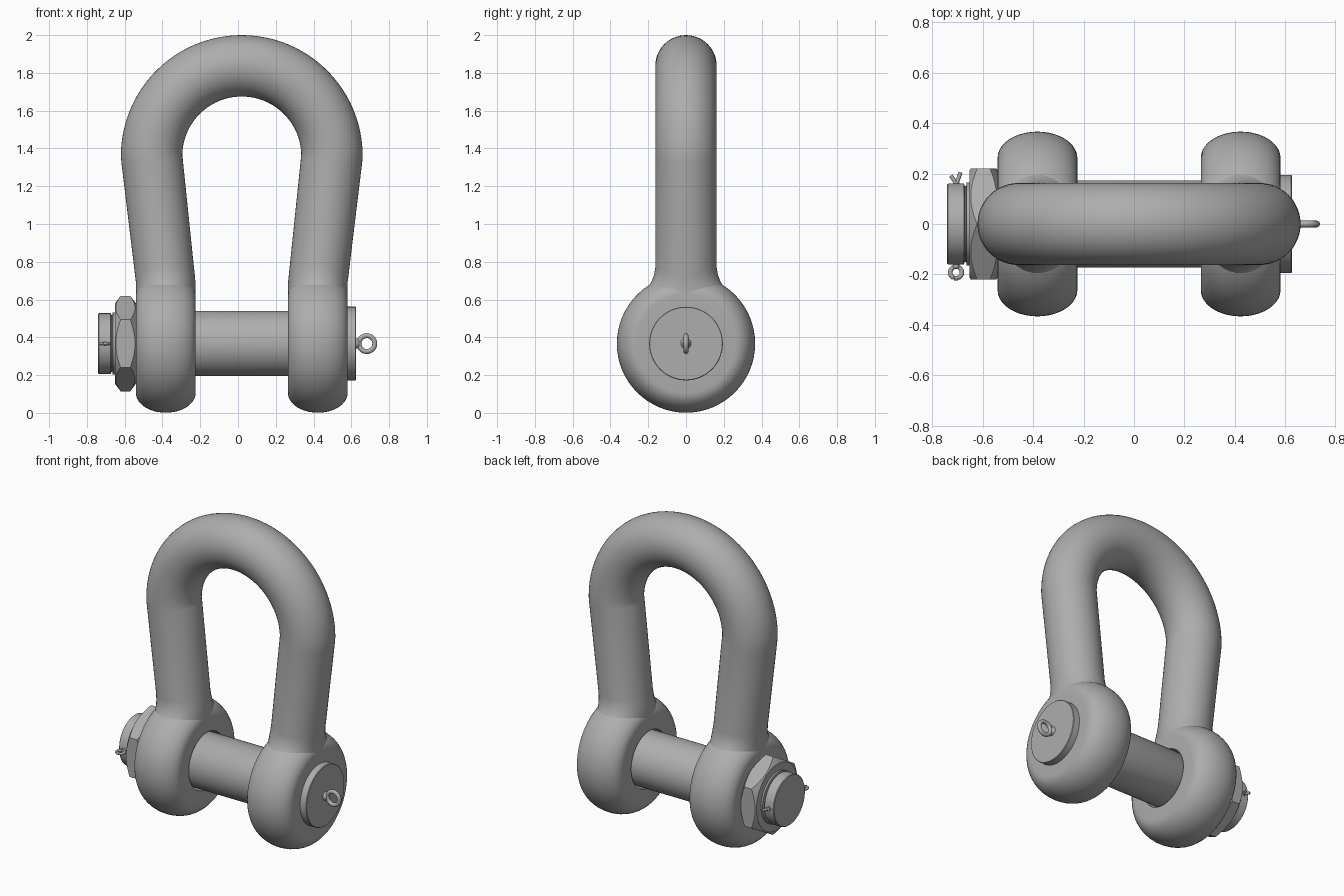
import bpy, bmesh
from math import sin, cos, pi, radians
from mathutils import Vector

cube = bpy.data.objects.get("Cube")
if cube:
    bpy.data.objects.remove(cube, do_unlink=True)

AXIS_Z = 0.367   # height of the pin axis
MID = 0.02       # x of the bow's symmetry plane

steel = bpy.data.materials.new("grey steel")
steel.use_nodes = True
colour = (0.42, 0.42, 0.42, 1)
steel.diffuse_color = colour
steel.node_tree.nodes["Principled BSDF"].inputs["Base Color"].default_value = colour


def loft(name, rings, cap=True, loop=False, angle=35):
    """Skin a list of equal-sized point rings into one smooth-shaded part."""
    bm = bmesh.new()
    vs = [[bm.verts.new(p) for p in ring] for ring in rings]
    n = len(vs[0])
    pairs = list(zip(vs, vs[1:])) + ([(vs[-1], vs[0])] if loop else [])
    for a, b in pairs:
        for i in range(n):
            j = (i + 1) % n
            bm.faces.new((a[i], a[j], b[j], b[i]))
    if cap and not loop:
        bm.faces.new(vs[0])
        bm.faces.new(vs[-1])
    bmesh.ops.recalc_face_normals(bm, faces=bm.faces)
    mesh = bpy.data.meshes.new(name)
    bm.to_mesh(mesh)
    bm.free()
    mesh.materials.append(steel)
    ob = bpy.data.objects.new(name, mesh)
    bpy.context.collection.objects.link(ob)
    bpy.ops.object.select_all(action='DESELECT')
    ob.select_set(True)
    bpy.context.view_layer.objects.active = ob
    bpy.ops.object.shade_smooth_by_angle(angle=radians(angle))
    return ob


def circle_x(x, r, n=64):
    """Ring around the pin axis."""
    return [(x, r * cos(2 * pi * i / n), AXIS_Z + r * sin(2 * pi * i / n)) for i in range(n)]


def lathe(name, profile, **kw):
    return loft(name, [circle_x(x, r) for x, r in profile], **kw)


def tube(name, points, r, n=12, loop=False):
    """Round wire through a list of points."""
    pts = [Vector(p) for p in points]
    rings = []
    for i, p in enumerate(pts):
        if loop:
            t = pts[(i + 1) % len(pts)] - pts[i - 1]
        else:
            t = pts[min(i + 1, len(pts) - 1)] - pts[max(i - 1, 0)]
        t.normalize()
        side = Vector((0, 1, 0)) if abs(t.y) < 0.3 else Vector((0, 0, 1))
        u = t.cross(side).normalized()
        v = t.cross(u)
        rings.append([p + r * (cos(2 * pi * k / n) * u + sin(2 * pi * k / n) * v) for k in range(n)])
    return loft(name, rings, loop=loop)


# Bow: half-circle arch, tapering legs and necks flaring into the eyes
R_BOW, R_TUBE, Z_BOW = 0.4775, 0.1625, 1.36
neck = [(0.58, 0.265), (0.62, 0.24), (0.655, 0.21), (0.69, 0.185), (0.73, 0.169), (0.77, R_TUBE)]
path = []        # x offset, z, tilt of section, half-width x, half-width y
for z, ry in neck:
    t = max(0, (z - 0.69) / (Z_BOW - 0.69))
    path.append((0.4025 + t * (R_BOW - 0.4025), z, radians(-4 if t else 0), 0.1575, ry))
path.append((R_BOW - 0.002, Z_BOW - 0.02, radians(-5), R_TUBE, R_TUBE))
arch = [(R_BOW * cos(a), Z_BOW + R_BOW * sin(a), a, R_TUBE, R_TUBE)
        for a in (pi * i / 48 for i in range(49))]
left = [(-x, z, pi - a, rx, ry) for x, z, a, rx, ry in reversed(path)]
rings = []
for x, z, a, rx, ry in path + arch + left:
    ring = []
    for k in range(48):
        c, s = rx * cos(2 * pi * k / 48), ry * sin(2 * pi * k / 48)
        ring.append((MID + x + c * cos(a), s, z + c * sin(a)))
    rings.append(ring)
loft("bow", rings)

# Eyes: rounded bosses with a bore for the pin
HALF, BORE, SHOULDER, CROWN = 0.158, 0.182, 0.262, 0.104
for name, sgn in (("left_eye", 1), ("right_eye", -1)):
    cx = MID + sgn * 0.4025
    profile = [(cx - HALF, BORE)]
    for i in range(21):
        a = pi * i / 20
        profile.append((cx - HALF * cos(a), SHOULDER + CROWN * sin(a)))
    profile.append((cx + HALF, BORE))
    lathe(name, profile, loop=True)

# Pin with flat head and grooved end
lathe("pin", [(-0.74, 0.157), (-0.736, 0.161), (-0.674, 0.161), (-0.67, 0.15),
              (-0.665, 0.15), (-0.663, 0.165), (-0.56, 0.165), (-0.55, 0.172), (0.57, 0.172)])
lathe("pin_head", [(0.57, 0.195), (0.622, 0.195), (0.625, 0.192)])

# Hex nut, chamfered to a circle on both faces
FLAT, FACE_R, X0, X1 = 0.219, 0.212, -0.652, -0.54


def hex_ring(x_face, inward, n=96):
    ring = []
    for i in range(n):
        a = 2 * pi * i / n
        r = FLAT / cos((a + pi / 6) % (pi / 3) - pi / 6)
        ring.append((x_face + inward * 0.75 * (r - FACE_R), r * cos(a), AXIS_Z + r * sin(a)))
    return ring


loft("nut", [circle_x(X0, FACE_R, 96), hex_ring(X0, 1), hex_ring(X1, -1),
             circle_x(X1, FACE_R, 96)], angle=25)

# Ring and stud on the pin head
tube("head_ring", [(0.682 + 0.042 * cos(2 * pi * i / 32), 0, AXIS_Z + 0.042 * sin(2 * pi * i / 32))
                   for i in range(32)], 0.013, loop=True)
lathe("head_ring_stud", [(0.615, 0.029), (0.63, 0.027), (0.642, 0.016)])

# Split pin through the end: looped eye at the front, splayed legs at the back
PX = -0.705
tube("split_pin_eye", [(PX + 0.023 * cos(2 * pi * i / 24), -0.192 + 0.023 * sin(2 * pi * i / 24), AXIS_Z)
                       for i in range(24)], 0.009, loop=True)
tube("split_pin_shank", [(PX, -0.175, AXIS_Z), (PX, 0.165, AXIS_Z)], 0.013)
for name, dx, y in (("split_pin_leg_long", 0.018, 0.205), ("split_pin_leg_short", -0.02, 0.192)):
    tube(name, [(PX, 0.155, AXIS_Z), (PX + dx * 0.35, 0.172, AXIS_Z), (PX + dx, y, AXIS_Z)], 0.008)
